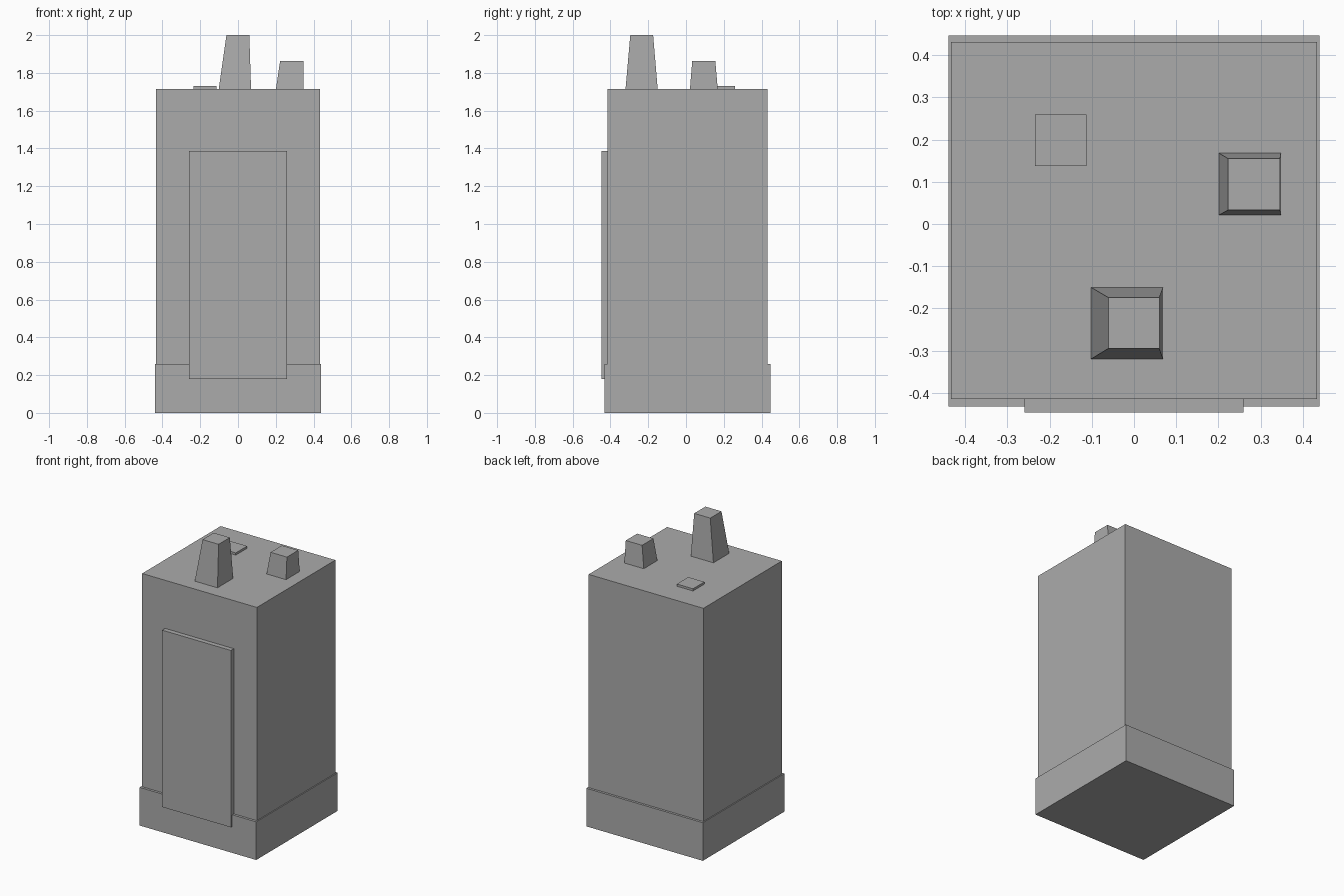
import bpy, bmesh

if "Cube" in bpy.data.objects:
    bpy.data.objects.remove(bpy.data.objects["Cube"])

grey = bpy.data.materials.new("mid_grey")
grey.diffuse_color = (0.41, 0.41, 0.41, 1)
grey.use_nodes = True
grey.node_tree.nodes["Principled BSDF"].inputs["Base Color"].default_value = grey.diffuse_color


def block(name, bottom, top, z0, z1):
    """Box or tapered block; bottom and top are (x0, x1, y0, y1)."""
    bm = bmesh.new()
    rings = []
    for (x0, x1, y0, y1), z in ((bottom, z0), (top, z1)):
        rings.append([bm.verts.new((x, y, z))
                      for x, y in ((x0, y0), (x1, y0), (x1, y1), (x0, y1))])
    low, high = rings
    bm.faces.new(low[::-1])
    bm.faces.new(high)
    for i in range(4):
        j = (i + 1) % 4
        bm.faces.new((low[i], low[j], high[j], high[i]))
    mesh = bpy.data.meshes.new(name)
    bm.to_mesh(mesh)
    bm.free()
    mesh.materials.append(grey)
    obj = bpy.data.objects.new(name, mesh)
    bpy.context.collection.objects.link(obj)
    return obj


def box(name, rect, z0, z1):
    return block(name, rect, rect, z0, z1)


# Plinth, cabinet body and front door
box("base_plinth", (-0.44, 0.44, -0.432, 0.447), 0, 0.26)
box("cabinet_body", (-0.433, 0.433, -0.415, 0.431), 0.26, 1.715)
box("front_door", (-0.259, 0.259, -0.447, -0.415), 0.18, 1.387)

# Fittings on the roof: two tapered stacks and a low cap
ROOF = 1.715
block("tall_stack", (-0.102, 0.069, -0.32, -0.15),
      (-0.061, 0.06, -0.295, -0.174), ROOF, 2.0)
block("short_stack", (0.201, 0.348, 0.021, 0.168),
      (0.223, 0.346, 0.033, 0.155), ROOF, 1.864)
box("roof_cap", (-0.235, -0.113, 0.137, 0.26), ROOF, 1.73)
